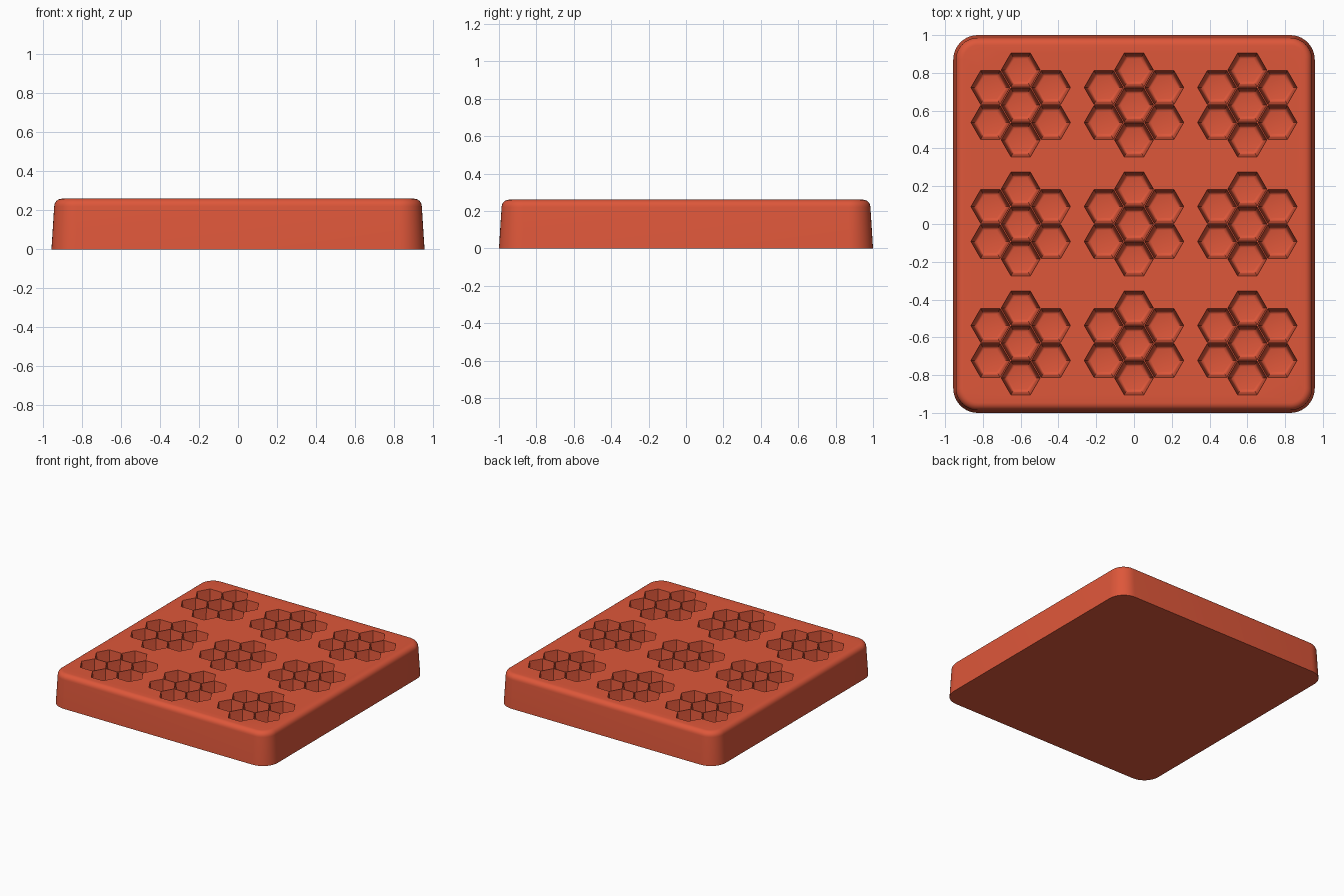
import bpy, bmesh, math

cube = bpy.data.objects.get("Cube")
if cube:
    bpy.data.objects.remove(cube, do_unlink=True)

# Single flat colour
clay = bpy.data.materials.new("brick red")
clay.use_nodes = True
COLOUR = (0.73, 0.095, 0.042, 1)
clay.diffuse_color = COLOUR
clay.node_tree.nodes["Principled BSDF"].inputs["Base Color"].default_value = COLOUR

HEIGHT = 0.26


def loft(bm, rings):
    """Skin a stack of equal rings and cap both ends."""
    loops = [[bm.verts.new(p) for p in ring] for ring in rings]
    n = len(loops[0])
    for low, high in zip(loops, loops[1:]):
        for i in range(n):
            j = (i + 1) % n
            bm.faces.new((low[i], low[j], high[j], high[i]))
    bm.faces.new(loops[0][::-1])
    bm.faces.new(loops[-1])


def rounded_rect(inset, z, radius=0.13, steps=10):
    hx, hy, r = 0.957 - inset, 1 - inset, radius - inset
    ring = []
    for k, (sx, sy) in enumerate(((1, 1), (-1, 1), (-1, -1), (1, -1))):
        for s in range(steps + 1):
            a = (k + s / steps) * math.pi / 2
            ring.append((sx * (hx - r) + r * math.cos(a), sy * (hy - r) + r * math.sin(a), z))
    return ring


def hexagon(cx, cy, radius, z):
    return [(cx + radius * math.cos(i * math.pi / 3),
             cy + radius * math.sin(i * math.pi / 3), z) for i in range(6)]


def make_object(name, bm):
    mesh = bpy.data.meshes.new(name)
    bmesh.ops.recalc_face_normals(bm, faces=bm.faces)
    bm.to_mesh(mesh)
    bm.free()
    mesh.materials.append(clay)
    obj = bpy.data.objects.new(name, mesh)
    bpy.context.collection.objects.link(obj)
    return obj


# Tapered tray body with a rounded top edge
EDGE, DRAFT = 0.04, 0.014
rings = [rounded_rect(0, 0)]
for s in range(7):
    a = s / 6 * math.pi / 2
    rings.append(rounded_rect(DRAFT + EDGE * (1 - math.cos(a)), HEIGHT - EDGE + EDGE * math.sin(a)))
bm = bmesh.new()
loft(bm, rings)
tray = make_object("mould_tray", bm)

# Hexagonal pockets: drafted walls, softened floor edge, in nine flowers of seven
PITCH, DEPTH, FILLET = 0.185, 0.15, 0.022
profile = []
for s in range(5):
    a = s / 4 * math.pi / 2
    profile.append((0.068 + FILLET * math.sin(a), HEIGHT - DEPTH + FILLET * (1 - math.cos(a))))
profile += [(0.103, HEIGHT), (0.103, HEIGHT + 0.05)]

petals = [(0, 0)] + [(PITCH * math.cos(a), PITCH * math.sin(a))
                     for a in (math.radians(30 + 60 * i) for i in range(6))]
bm = bmesh.new()
for gx in (-1, 0, 1):
    for gy in (-1, 0, 1):
        for px, py in petals:
            loft(bm, [hexagon(gx * 0.6 + px, gy * 0.63 + py, r, z) for r, z in profile])
cutter = make_object("pocket_cutter", bm)
cutter.hide_render = True

# Cut the pockets, then drop the helper
cut = tray.modifiers.new("pockets", "BOOLEAN")
cut.operation = "DIFFERENCE"
cut.solver = "EXACT"
cut.object = cutter
bpy.context.view_layer.objects.active = tray
tray.select_set(True)
bpy.ops.object.modifier_apply(modifier=cut.name)
bpy.data.objects.remove(cutter, do_unlink=True)

bpy.ops.object.shade_smooth_by_angle(angle=math.radians(35))
